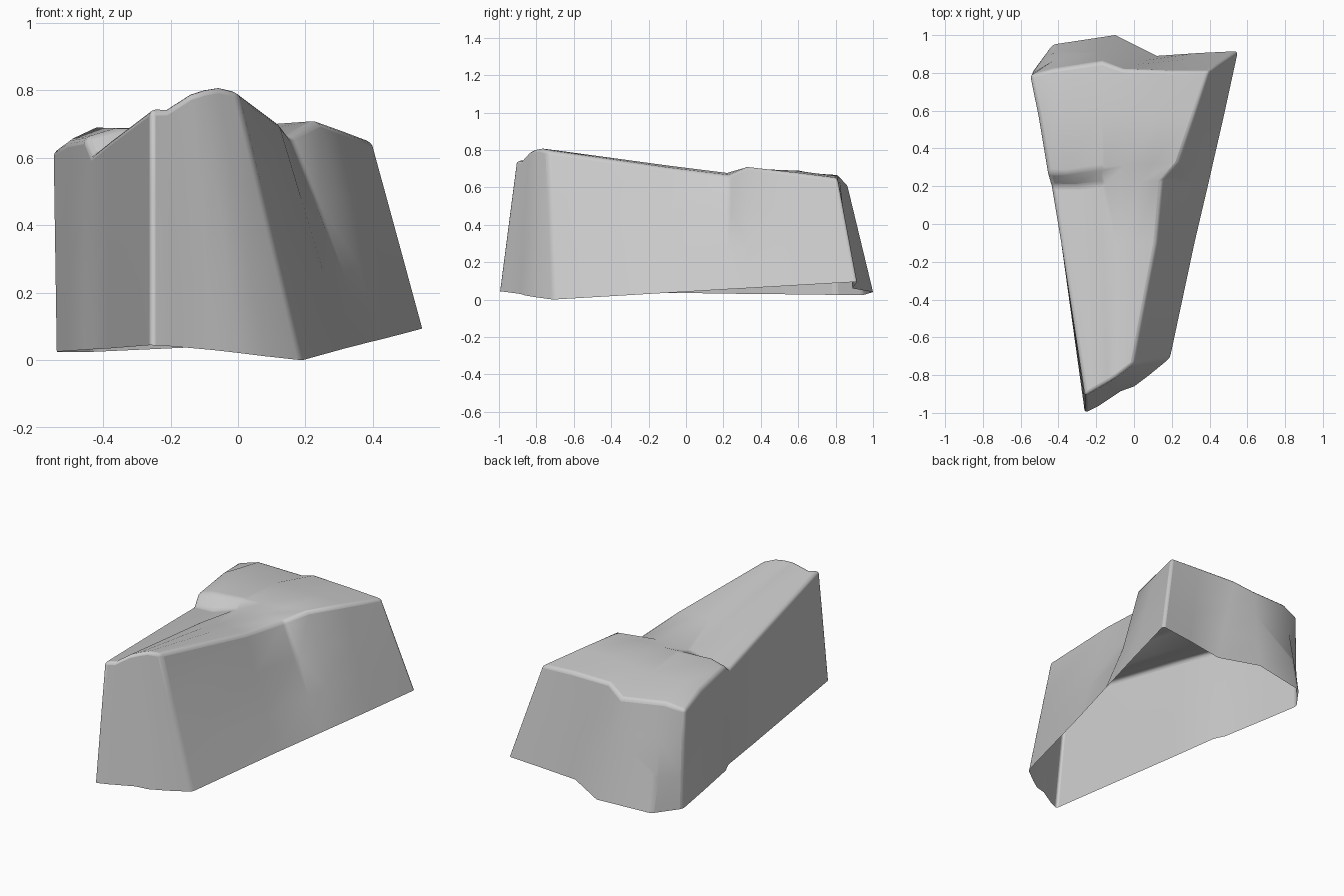
import bpy, bmesh
from mathutils import Vector

if "Cube" in bpy.data.objects:
    bpy.data.objects.remove(bpy.data.objects["Cube"])

# Deck cross-sections, left to right, front row first
deck = [
    [(-.26, -.91, .745), (-.21, -.88, .745), (-.14, -.84, .79), (-.10, -.815, .803), (-.06, -.785, .81), (0, -.74, .795)],
    [(-.385, -.1, .65), (-.24, -.1, .655), (-.17, -.1, .70), (-.09, -.1, .714), (0, -.1, .717), (.12, -.1, .705)],
    [(-.435, .2, .61), (-.30, .2, .615), (-.17, .21, .655), (-.08, .22, .675), (.03, .22, .677), (.15, .23, .665)],
    [(-.455, .27, .66), (-.36, .27, .688), (-.17, .30, .69), (-.05, .31, .69), (.10, .32, .70), (.24, .33, .71)],
    [(-.505, .57, .65), (-.42, .60, .69), (-.17, .60, .67), (-.05, .60, .68), (.15, .58, .69), (.32, .57, .68)],
    [(-.55, .79, .62), (-.43, .82, .645), (-.17, .86, .62), (-.06, .82, .665), (.20, .81, .66), (.40, .81, .65)],
]

# Open bottom rim, one short run per side
rim_left = [(-.26, -1, .045), (-.385, -.1, .035), (-.425, .2, .033), (-.455, .27, .031), (-.505, .57, .028)]
rim_back = [(-.54, .80, .025), (-.43, .95, .025), (-.10, 1, .04), (.12, .89, .06), (.34, .905, .08)]
rim_right = [(.55, .915, .095), (.475, .57, .075), (.42, .33, .061), (.395, .22, .055), (.32, -.1, .036)]
rim_front = [(.19, -.71, 0), (.08, -.80, .012), (0, -.86, .022), (-.07, -.885, .03), (-.19, -.965, .041)]
rim = rim_left + rim_back + rim_right + rim_front

bm = bmesh.new()
grid = [[bm.verts.new(p) for p in row] for row in deck]
for a, b in zip(grid, grid[1:]):
    for i in range(5):
        bm.faces.new((a[i], a[i + 1], b[i + 1], b[i]))

# Walls: the deck's border joined to the rim through intermediate rings
border = ([r[0] for r in grid[:-1]] + grid[-1][:-1]
          + [r[-1] for r in reversed(grid[1:])] + grid[0][:0:-1])
previous = border
for t in (1 / 3, 2 / 3, 1):
    ring = [bm.verts.new(top.co.lerp(Vector(low), t)) for top, low in zip(border, rim)]
    n = len(ring)
    for i in range(n):
        j = (i + 1) % n
        bm.faces.new((previous[i], previous[j], ring[j], ring[i]))
    previous = ring
bmesh.ops.recalc_face_normals(bm, faces=bm.faces)

# Point the shell's faces outwards
bm.normal_update()
if grid[2][2].normal.z < 0:
    bmesh.ops.reverse_faces(bm, faces=bm.faces)

mesh = bpy.data.meshes.new("wedge_shell")
bm.to_mesh(mesh)
bm.free()
shell = bpy.data.objects.new("wedge_shell", mesh)
bpy.context.collection.objects.link(shell)

# Softened upper edges and corners
bevel = shell.modifiers.new("soft_edges", 'BEVEL')
bevel.width = .018
bevel.segments = 3
bevel.limit_method = 'ANGLE'
bevel.angle_limit = .6

bpy.context.view_layer.objects.active = shell
shell.select_set(True)
bpy.ops.object.shade_smooth_by_angle(angle=.7)
